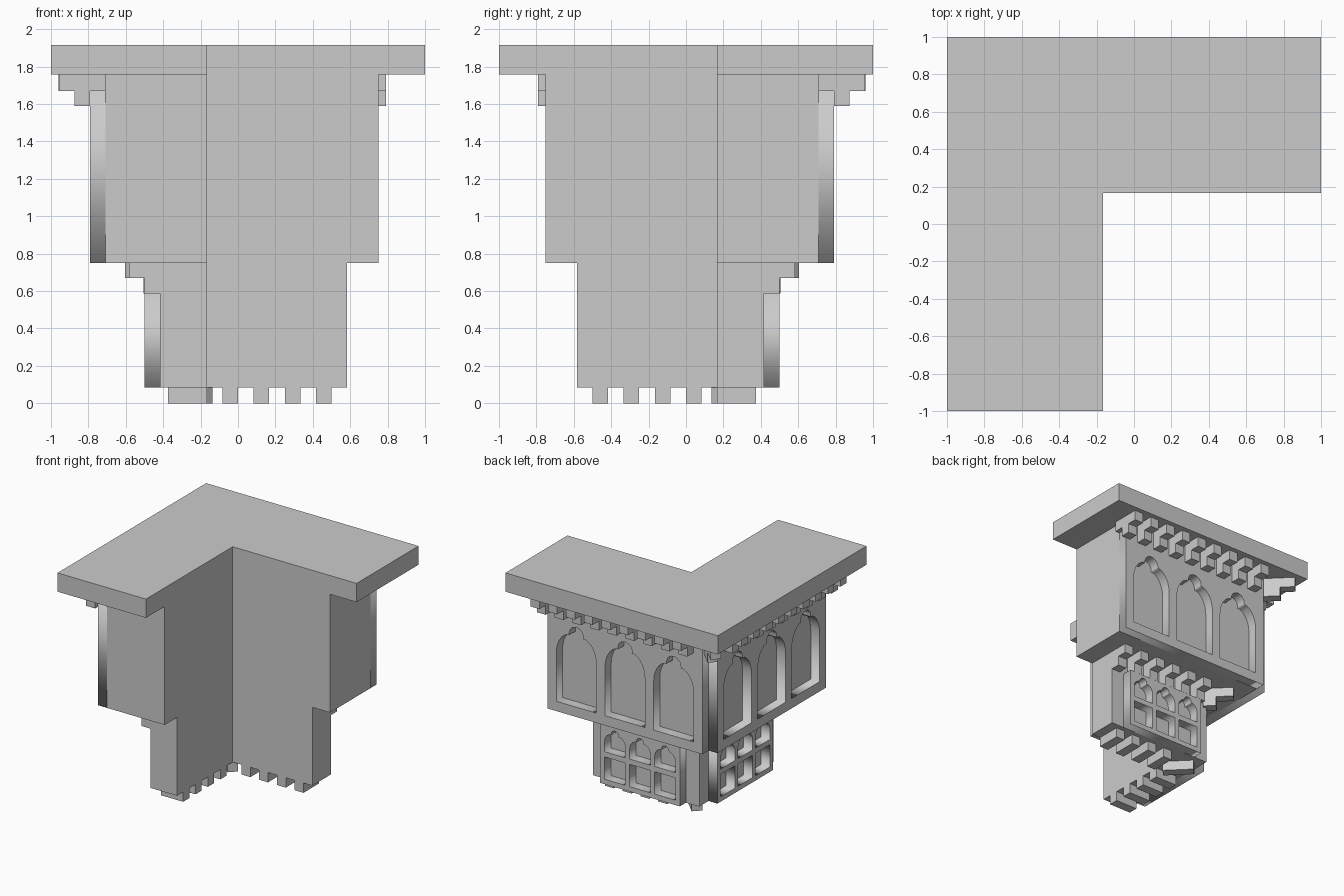
import bpy, bmesh, math

if "Cube" in bpy.data.objects:
    bpy.data.objects.remove(bpy.data.objects["Cube"])

U = 1 / 12          # modelling module
IN = 2 * U          # inner wall line of the L plan


def finish(name, bm, mirror=False):
    """Clean the mesh and link it; mirror adds the twin on the left wing."""
    bmesh.ops.remove_doubles(bm, verts=bm.verts, dist=1e-5)
    if mirror:
        geo = bmesh.ops.duplicate(bm, geom=bm.verts[:] + bm.edges[:] + bm.faces[:])['geom']
        for v in geo:
            if isinstance(v, bmesh.types.BMVert):
                x, y, z = v.co
                v.co = (-y, -x, z)
    bmesh.ops.recalc_face_normals(bm, faces=bm.faces)
    me = bpy.data.meshes.new(name)
    bm.to_mesh(me)
    bm.free()
    ob = bpy.data.objects.new(name, me)
    bpy.context.collection.objects.link(ob)
    return ob


def prism(bm, pts, z0, z1):
    lo = [bm.verts.new((x, y, z0)) for x, y in pts]
    hi = [bm.verts.new((x, y, z1)) for x, y in pts]
    bm.faces.new(lo)
    bm.faces.new(hi)
    n = len(pts)
    for i in range(n):
        j = (i + 1) % n
        bm.faces.new((lo[i], lo[j], hi[j], hi[i]))


def l_block(name, out, end, z0, z1):
    bm = bmesh.new()
    prism(bm, [(-out, out), (-out, -end), (-IN, -end), (-IN, IN), (end, IN), (end, out)], z0, z1)
    finish(name, bm)


def dentils(name, centers, steps):
    """Row of blocks on both wings; steps = (y0, y1, z0, z1)."""
    bm = bmesh.new()
    for c in centers:
        for y0, y1, z0, z1 in steps:
            a, b = c - U / 2, c + U / 2
            prism(bm, [(a, y0), (b, y0), (b, y1), (a, y1)], z0, z1)
    finish(name, bm, True)


def diagonal(name, steps):
    """Corner block turned 45 degrees; steps = (start, end, z0, z1)."""
    bm = bmesh.new()
    h = U / 2 / math.sqrt(2)
    for a, b, z0, z1 in steps:
        prism(bm, [(-a - h, a - h), (-a + h, a + h), (-b + h, b + h), (-b - h, b - h)], z0, z1)
    finish(name, bm)


def rect(x0, x1, z0, z1):
    return [(x0, z0), (x1, z0), (x1, z1), (x0, z1)]


def arch(cx, w, z0, spring, top):
    """Keyhole arch: curved shoulders, small step, round head."""
    h = w / 2
    r = h * 0.36
    neck = h * 0.48
    zs = top - r * 1.2
    half = [(h, z0)]
    for i in range(7):
        t = i / 6 * math.pi / 2 * 0.8
        k = math.sin(t) / math.sin(math.pi * 0.4)
        m = (1 - math.cos(t)) / (1 - math.cos(math.pi * 0.4))
        half.append((h + (neck - h) * m, spring + (zs - spring) * k))
    half.append((r, zs))
    for i in range(6):
        t = i / 6 * math.pi / 2
        half.append((r * math.cos(t), top - r + r * math.sin(t)))
    pts = half + [(0, top)] + [(-x, z) for x, z in reversed(half)]
    return [(cx + x, z) for x, z in pts]


def pierced_panel(name, loops, y0, y1):
    """Filled 2D curve with holes, stood up on both wings."""
    cu = bpy.data.curves.new(name + "_outline", 'CURVE')
    cu.dimensions = '2D'
    cu.fill_mode = 'BOTH'
    cu.extrude = (y1 - y0) / 2
    for pts in loops:
        sp = cu.splines.new('POLY')
        sp.points.add(len(pts) - 1)
        for p, (x, z) in zip(sp.points, pts):
            p.co = (x, z, 0, 1)
        sp.use_cyclic_u = True
    tmp = bpy.data.objects.new(name + "_outline", cu)
    bpy.context.collection.objects.link(tmp)
    dg = bpy.context.evaluated_depsgraph_get()
    me = bpy.data.meshes.new_from_object(tmp.evaluated_get(dg))
    bm = bmesh.new()
    bm.from_mesh(me)
    for v in bm.verts:
        x, z, d = v.co
        v.co = (x, (y0 + y1) / 2 + d, z)
    bpy.data.objects.remove(tmp)
    bpy.data.curves.remove(cu)
    bpy.data.meshes.remove(me)
    finish(name, bm, True)


# Solid L-shaped masses
l_block("top_slab", 1.0, 1.0, 21 * U + .007, 23 * U)
l_block("upper_wall", 8.5 * U, 9 * U, 9 * U, 21 * U + .007)
l_block("lower_wall", 5 * U, 7 * U, U, 9 * U)

# Upper arcade panels
loops = [rect(-8.5 * U, 9 * U, 9 * U, 21 * U + .007)]
for i in (-1, 0, 1):
    loops.append(arch(U / 4 + i * 5.5 * U, 4.5 * U, 10 * U, 1.25, 1.51))
pierced_panel("upper_window_panel", loops, 8.5 * U, 9.5 * U)

# Lower window panels: arched lights over square lights
w = (9 - 2) * U / 3
loops = [rect(-3.5 * U, 5.5 * U, U, 7.05 * U)]
for i in (-1, 0, 1):
    cx = U + i * (w + U / 2)
    loops.append(arch(cx, w, .36, .45, .56))
    loops.append(rect(cx - w / 2, cx + w / 2, 1.5 * U, .315))
pierced_panel("lower_window_panel", loops, 5 * U, 6 * U)

# Stepped corbels under the slab
dentils("upper_corbels", [9 * U - 2 * U * i for i in range(9)],
        [(8.5 * U, 11.5 * U, 1.67, 1.757), (9.5 * U, 10.5 * U, 1.59, 1.67)])
diagonal("upper_corner_corbel", [(.69, .93, 1.67, 1.757), (.69, .845, 1.59, 1.67)])

# Stepped corbels under the upper storey
dentils("lower_corbels", [6.5 * U - 2 * U * i for i in range(6)],
        [(5 * U, 7 * U, .67, .75), (5 * U, 6 * U, .588, .67)])
diagonal("lower_corner_corbel", [(.40, .575, .67, .75), (.40, .475, .588, .67)])

# Feet at the base
dentils("base_teeth", [5.5 * U - 2 * U * i for i in range(4)], [(IN, 4.5 * U, 0, U)])
diagonal("base_corner_tooth", [(IN, .345, 0, U)])
